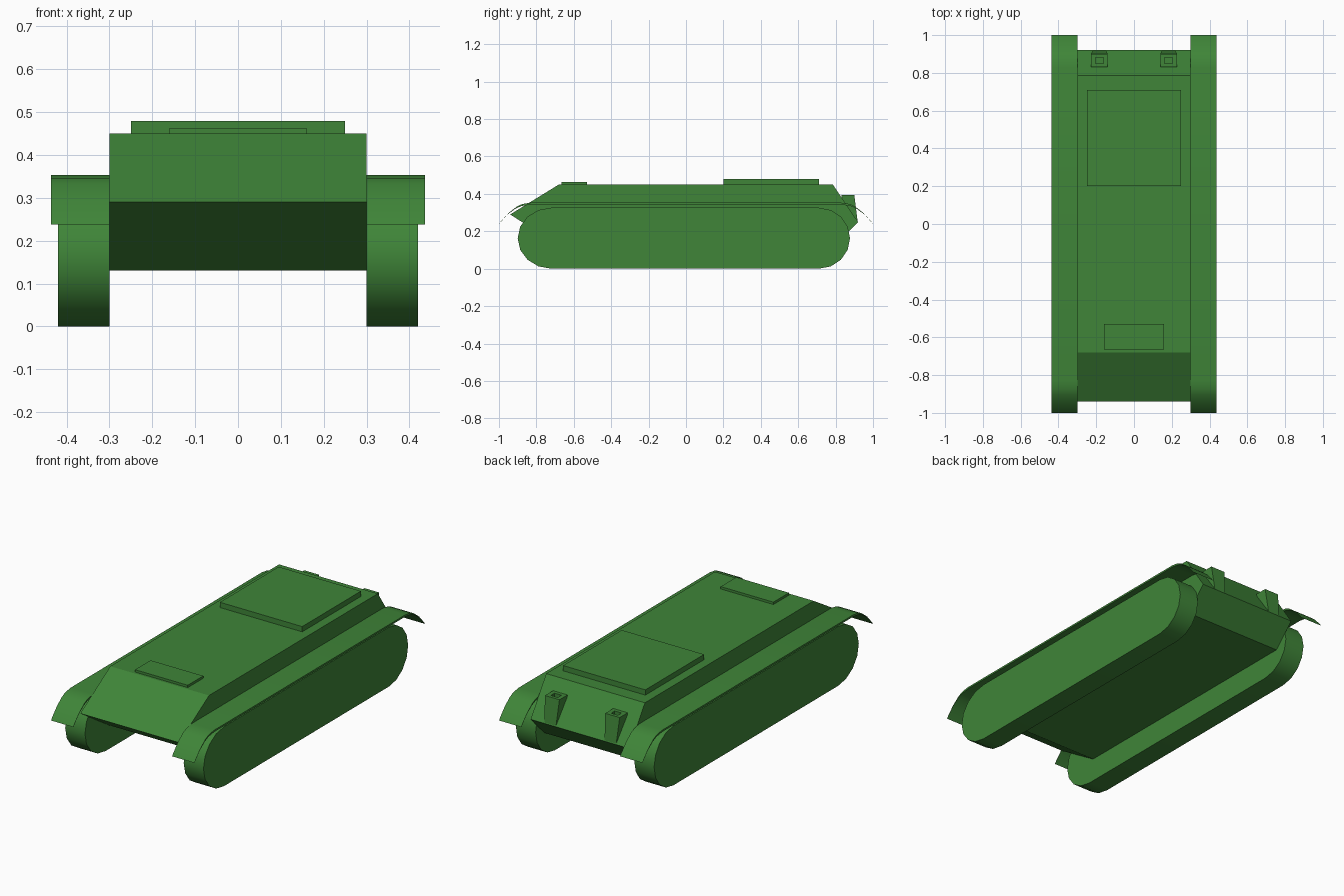
import bpy, bmesh, math

if "Cube" in bpy.data.objects:
    bpy.data.objects.remove(bpy.data.objects["Cube"])

green = bpy.data.materials.new("army green")
green.diffuse_color = (0.05, 0.235, 0.04, 1)
green.use_nodes = True
green.node_tree.nodes["Principled BSDF"].inputs["Base Color"].default_value = green.diffuse_color


def finish(name, bm, smooth=False):
    bmesh.ops.recalc_face_normals(bm, faces=bm.faces[:])
    me = bpy.data.meshes.new(name)
    bm.to_mesh(me)
    bm.free()
    me.materials.append(green)
    ob = bpy.data.objects.new(name, me)
    bpy.context.collection.objects.link(ob)
    if smooth:
        bpy.ops.object.select_all(action='DESELECT')
        ob.select_set(True)
        bpy.context.view_layer.objects.active = ob
        bpy.ops.object.shade_smooth_by_angle(angle=math.radians(35))
    return ob


def extrude_profile(name, profile, x0, x1, smooth=False):
    """Extrude a (y, z) outline between two x positions."""
    bm = bmesh.new()
    face = bm.faces.new([bm.verts.new((x0, y, z)) for y, z in profile])
    new = bmesh.ops.extrude_face_region(bm, geom=[face])["geom"]
    for v in new:
        if isinstance(v, bmesh.types.BMVert):
            v.co.x = x1
    return finish(name, bm, smooth)


def box(name, x, y0, y1, z0, z1):
    extrude_profile(name, [(y0, z0), (y1, z0), (y1, z1), (y0, z1)], -x, x)


# Hull with sloped nose and tail
extrude_profile("hull", [(-0.68, 0.45), (0.785, 0.45), (0.92, 0.25), (0.80, 0.13),
                         (-0.69, 0.13), (-0.94, 0.29)], -0.3, 0.3)

# Raised deck plates
box("engine_cover", 0.25, 0.2, 0.71, 0.44, 0.479)
box("front_hatch", 0.16, -0.665, -0.53, 0.44, 0.463)

# Track outline: two half rounds joined by straight runs
track = []
for centre, radius, start in ((0.71, 0.167, -90), (-0.72, 0.18, 90)):
    for i in range(9):
        a = math.radians(start + i * 22.5)
        track.append((centre + radius * math.cos(a), 0.163 + 0.163 * math.sin(a)))

# Mudguard outline: thin sheet drooping at both ends
top = [(-0.992, 0.25), (-0.95, 0.297), (-0.905, 0.332), (-0.875, 0.346), (-0.83, 0.353)]
under = [(-1.0, 0.238), (-0.957, 0.288), (-0.91, 0.322), (-0.88, 0.335), (-0.83, 0.343)]
top += [(-y, z) for y, z in reversed(top)]
under += [(-y, z) for y, z in reversed(under)]
guard = top + under[::-1]

for side, s in (("left", -1), ("right", 1)):
    extrude_profile(side + "_track", track, s * 0.3, s * 0.42, True)
    extrude_profile(side + "_mudguard", guard, s * 0.3, s * 0.436, True)

    # Tapered exhaust box with a recessed square opening
    bm = bmesh.new()
    cx = s * 0.183
    rings = []
    for w, y0, y1, z in ((0.035, 0.86, 0.918, 0.25), (0.044, 0.83, 0.90, 0.393),
                         (0.021, 0.85, 0.882, 0.393), (0.021, 0.85, 0.882, 0.365)):
        rings.append([bm.verts.new(p) for p in ((cx - w, y0, z), (cx + w, y0, z),
                                                (cx + w, y1, z), (cx - w, y1, z))])
    for a, b in zip(rings, rings[1:]):
        for i in range(4):
            j = (i + 1) % 4
            bm.faces.new((a[i], a[j], b[j], b[i]))
    bm.faces.new(rings[0])
    bm.faces.new(rings[-1])
    finish(side + "_exhaust", bm)
